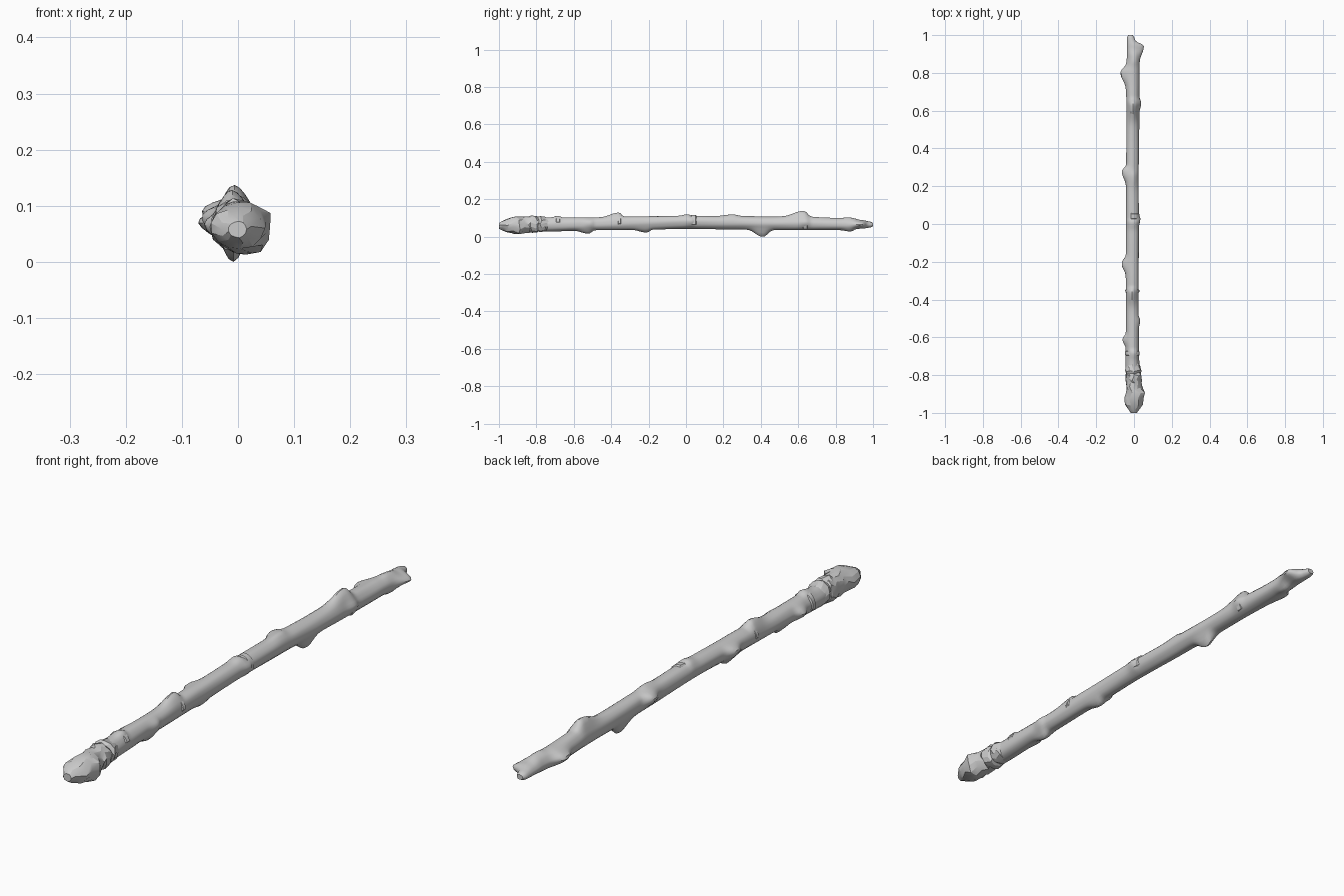
import bpy, bmesh, math, random
from mathutils import Vector

random.seed(4)

# Stick outline: y, centre x, centre z, half width x, half height z
STICK = [(-0.93, 0.0, 0.062, 0.030, 0.032), (-0.76, -0.008, 0.064, 0.036, 0.038),
         (-0.5, -0.008, 0.068, 0.034, 0.034), (-0.25, -0.009, 0.073, 0.034, 0.036),
         (0.0, -0.008, 0.078, 0.034, 0.035), (0.25, -0.009, 0.075, 0.033, 0.036),
         (0.45, -0.008, 0.071, 0.034, 0.036), (0.6, -0.006, 0.071, 0.034, 0.037),
         (0.8, -0.008, 0.067, 0.037, 0.033), (0.89, -0.003, 0.066, 0.034, 0.027),
         (0.94, -0.005, 0.065, 0.032, 0.023), (0.985, -0.017, 0.064, 0.020, 0.016),
         (1.0, -0.018, 0.064, 0.012, 0.009)]

# Knots and buds: y, angle (0 = +x, 90 = up), height, reach toward -y, reach toward +y, angular spread
KNOTS = [(0.63, 90, 0.029, 0.07, 0.025, 42), (-0.36, 95, 0.022, 0.06, 0.018, 45),
         (0.41, -90, 0.036, 0.05, 0.035, 36), (-0.21, -95, 0.015, 0.05, 0.02, 40),
         (-0.52, -88, 0.018, 0.05, 0.02, 40), (0.80, 175, 0.026, 0.05, 0.03, 40),
         (0.28, 165, 0.025, 0.05, 0.02, 38), (-0.21, 175, 0.022, 0.04, 0.03, 38),
         (-0.61, 180, 0.017, 0.03, 0.02, 38), (0.64, 10, 0.010, 0.03, 0.02, 40),
         (0.945, 0, 0.026, 0.05, 0.013, 42), (0.88, -80, 0.012, 0.04, 0.02, 40),
         (0.87, 85, 0.008, 0.03, 0.04, 45), (0.25, 80, 0.008, 0.05, 0.03, 40),
         (0.03, 5, 0.008, 0.03, 0.012, 45), (0.01, 90, 0.008, 0.03, 0.012, 60),
         (-0.68, 80, 0.009, 0.03, 0.012, 50), (-0.51, 5, 0.008, 0.03, 0.015, 40)]

# Gnarled butt end, same layout as the stick outline
HEAD = [(-1.0, 0.0, 0.058, 0.016, 0.015), (-0.985, -0.002, 0.058, 0.028, 0.024),
        (-0.955, -0.002, 0.060, 0.047, 0.038), (-0.92, 0.004, 0.062, 0.050, 0.045),
        (-0.89, 0.008, 0.062, 0.052, 0.049), (-0.865, 0.002, 0.062, 0.042, 0.045),
        (-0.84, -0.002, 0.064, 0.040, 0.040), (-0.825, -0.003, 0.064, 0.045, 0.046),
        (-0.80, -0.003, 0.065, 0.044, 0.045), (-0.79, -0.004, 0.065, 0.038, 0.039),
        (-0.778, -0.004, 0.065, 0.042, 0.044), (-0.75, -0.006, 0.065, 0.038, 0.038),
        (-0.735, -0.006, 0.066, 0.030, 0.030)]


def sample(table, y):
    for a, b in zip(table, table[1:]):
        if y <= b[0]:
            t = max(0.0, (y - a[0]) / (b[0] - a[0]))
            t = t * t * (3 - 2 * t)
            return [p + (q - p) * t for p, q in zip(a[1:], b[1:])]
    return list(table[-1][1:])


def loft(name, rings, sharp):
    bm = bmesh.new()
    loops = [[bm.verts.new(p) for p in ring] for ring in rings]
    n = len(loops[0])
    for a, b in zip(loops, loops[1:]):
        for i in range(n):
            j = (i + 1) % n
            bm.faces.new((a[i], a[j], b[j], b[i]))
    bm.faces.new(loops[0])
    bm.faces.new(loops[-1])
    bmesh.ops.recalc_face_normals(bm, faces=bm.faces)
    mesh = bpy.data.meshes.new(name)
    bm.to_mesh(mesh)
    bm.free()
    obj = bpy.data.objects.new(name, mesh)
    bpy.context.collection.objects.link(obj)
    bpy.context.view_layer.objects.active = obj
    obj.select_set(True)
    bpy.ops.object.shade_smooth_by_angle(angle=math.radians(sharp))
    obj.select_set(False)
    return obj


def angle_gap(a, b):
    return (a - b + 180) % 360 - 180


# Main stick with buds pushed outward
SIDES, STEPS = 24, 200
rings = []
for k in range(STEPS + 1):
    y = -0.93 + 1.93 * k / STEPS
    cx, cz, rx, rz = sample(STICK, y)
    ring = []
    for i in range(SIDES):
        deg = 360 * i / SIDES
        a = math.radians(deg)
        bark = 1 + 0.025 * math.sin(3 * a + 4 * y) + 0.015 * math.sin(7 * a - 9 * y)
        p = Vector((cx + rx * bark * math.cos(a), y, cz + rz * bark * math.sin(a)))
        for ky, kdeg, h, back, fore, spread in KNOTS:
            d = y - ky
            w = math.exp(-abs(d / (fore if d > 0 else back)) ** 2.4
                         - (angle_gap(deg, kdeg) / spread) ** 2)
            r = math.radians(kdeg)
            p += Vector((math.cos(r), 0, math.sin(r))) * h * w
        ring.append(p)
    rings.append(ring)
loft("stick", rings, 35)

# Faceted, knobbly butt end
rings = []
for k, (y, cx, cz, rx, rz) in enumerate(HEAD):
    ring = []
    for i in range(13):
        a = math.tau * (i + 0.5 * (k % 2)) / 13
        s = random.uniform(0.92, 1.1)
        dy = 0 if k == 0 else random.uniform(-0.006, 0.006)
        ring.append((cx + rx * s * math.cos(a), y + dy, cz + rz * s * math.sin(a)))
    rings.append(ring)
loft("gnarled_end", rings, 22)


# Thin rough bark collars around the growth rings
def collar(name, y, width, lift, start, end):
    rings = []
    for k, grow in enumerate((-0.004, lift, lift, -0.004)):
        yy = y + width * (0, 0.25, 0.8, 1)[k]
        cx, cz, rx, rz = sample(STICK, yy)
        ring = []
        for i in range(18):
            deg = 20 * i
            on = angle_gap(deg, (start + end) / 2)
            g = grow if abs(on) <= (end - start) / 2 else -0.004
            a = math.radians(deg)
            g += random.uniform(-0.001, 0.001)
            ring.append((cx + (rx + g) * math.cos(a), yy, cz + (rz + g) * math.sin(a)))
        rings.append(ring)
    loft(name, rings, 30)


for n, spec in enumerate([(0.62, 0.035, 0.005, -40, 60), (0.02, 0.04, 0.004, -30, 110),
                          (-0.365, 0.02, 0.004, 0, 180), (-0.70, 0.03, 0.005, 20, 200)]):
    collar(f"bark_collar_{n + 1}", *spec)
